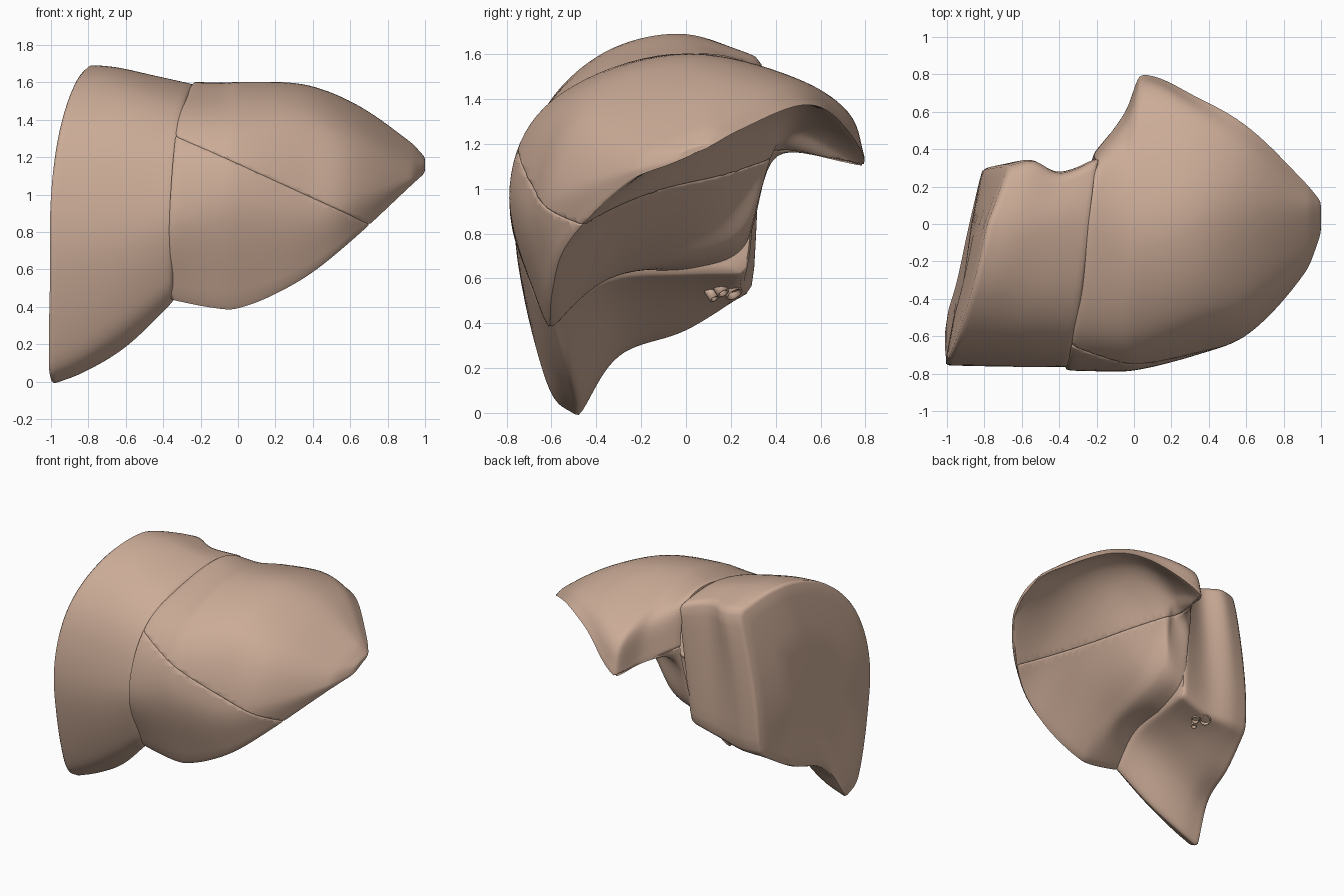
import bpy, bmesh
from mathutils import Vector

if "Cube" in bpy.data.objects:
    bpy.data.objects.remove(bpy.data.objects["Cube"])

mat = bpy.data.materials.new("tissue")
mat.diffuse_color = (0.60, 0.41, 0.31, 1)
mat.use_nodes = True
mat.node_tree.nodes["Principled BSDF"].inputs["Base Color"].default_value = mat.diffuse_color


def spline(pts, n, knots=None):
    """Smooth open curve through vectors of any size, n steps per span."""
    k = knots or list(range(len(pts)))
    last = len(pts) - 1
    tan = []
    for i in range(last + 1):
        a, b = max(0, i - 1), min(last, i + 1)
        tan.append((pts[b] - pts[a]) / (k[b] - k[a]))
    out = []
    for i in range(last):
        h = k[i + 1] - k[i]
        for j in range(n):
            t = j / n
            out.append(pts[i] * (2 * t**3 - 3 * t * t + 1) + tan[i] * h * (t**3 - 2 * t * t + t)
                       + pts[i + 1] * (3 * t * t - 2 * t**3) + tan[i + 1] * h * (t**3 - t * t))
    return out + [pts[-1].copy()]


def ring(points, corners):
    """Closed section: smooth between the listed corner points."""
    pts = points + [points[0]]
    marks = corners + [len(points)]
    out = []
    for a, b in zip(marks, marks[1:]):
        out += spline(pts[a:b + 1], 10)[:-1]
    return out


def place(s, p):
    """Sections lean with depth and height; the outer wall leans inward at the top."""
    y, z = p
    fade = min(1, max(0, 1 - (s + 0.25) / 0.33))
    wall = min(1, max(0, (-0.25 - s) / 0.6))
    x = s + fade * ((0.12 + 0.07 * wall) * y + 0.04 * (1 - wall) * (z - 1.2))
    up = max(0, z - 0.8)
    x += wall * (0.1 * up ** 2 + 0.3 * up * max(0, y) - 0.04 * max(0, 0.6 - z) / 0.6)
    return (x, y, z)


def loft(sections, corners, steps, caps):
    """Skin y-z sections placed along x; caps are shrinking rings."""
    flat = [Vector([s] + [c for p in pts for c in p]) for s, pts in sections]
    rings = []
    for v in spline(flat, steps, [s for s, _ in sections]):
        pts = [Vector((v[i], v[i + 1])) for i in range(1, len(v), 2)]
        rings.append((v[0], ring(pts, corners)))

    def shrunk(r, f):
        mid = sum(r[1], Vector((0, 0))) / len(r[1])
        return (r[0], [mid + (p - mid) * f for p in r[1]])
    first, last = rings[0], rings[-1]
    rings = [shrunk(first, f) for f in caps[0]] + rings + [shrunk(last, f) for f in caps[1]]
    bm = bmesh.new()
    rows = [[bm.verts.new(place(s, p)) for p in pts] for s, pts in rings]
    n = len(rows[0])
    for a, b in zip(rows, rows[1:]):
        for i in range(n):
            j = (i + 1) % n
            bm.faces.new((a[i], a[j], b[j], b[i]))
    if len(caps[0]) > 1:
        bm.faces.new(rows[0])
    bm.faces.new(rows[-1])
    for _ in range(3):
        bmesh.ops.smooth_vert(bm, verts=bm.verts, factor=0.5,
                              use_axis_x=True, use_axis_y=True, use_axis_z=True)
    bmesh.ops.recalc_face_normals(bm, faces=bm.faces)
    return bm


def finish(bm, name):
    me = bpy.data.meshes.new(name)
    bm.to_mesh(me)
    bm.free()
    ob = bpy.data.objects.new(name, me)
    bpy.context.collection.objects.link(ob)
    me.materials.append(mat)
    bpy.ops.object.select_all(action='DESELECT')
    ob.select_set(True)
    bpy.context.view_layer.objects.active = ob
    bpy.ops.object.shade_smooth_by_angle(angle=1.0)
    ob.modifiers.new("even_shading", 'WEIGHTED_NORMAL').keep_sharp = True


# Tall lobe: front tip, front, crown, back top, back bottom, underside
tall = [
    (-0.87, [(-.48, -.03), (-.62, .12), (-.755, .75), (-.67, 1.28), (-.4, 1.59), (-.03, 1.695),
             (.32, 1.585), (.29, .55), (0, .36), (-.3, .25)]),
    (-0.70, [(-.48, .04), (-.63, .2), (-.76, .77), (-.67, 1.28), (-.4, 1.58), (-.03, 1.68),
             (.35, 1.58), (.30, .54), (0, .42), (-.3, .28)]),
    (-0.48, [(-.52, .18), (-.66, .36), (-.765, .82), (-.67, 1.28), (-.42, 1.54), (-.02, 1.635),
             (.28, 1.57), (.27, .56), (0, .52), (-.3, .42)]),
    (-0.235, [(-.60, .43), (-.69, .57), (-.765, .9), (-.66, 1.27), (-.41, 1.49), (0, 1.585),
              (.37, 1.53), (.28, .62), (0, .62), (-.35, .6)]),
]
bm = loft(tall, [0, 6, 7], 9, ([.3, .65, .97], [.98, .65, .3]))
finish(bm, "tall_lobe")

# Wide lobe: front rim, front, shoulder, crown, back, back rim, hollow underside
wide = [
    (-0.262, [(-.62, .42), (-.785, .9), (-.6, 1.38), (-.03, 1.595), (.3, 1.54), (.385, 1.22),
              (.345, 1.02), (.25, .72), (0, .635), (-.36, .62)]),
    (-0.08, [(-.62, .37), (-.79, .95), (-.6, 1.39), (0, 1.6), (.47, 1.44), (.61, 1.14),
             (.385, 1.17), (.29, .85), (.08, .7), (-.34, .60)]),
    (0.02, [(-.61, .365), (-.785, .97), (-.59, 1.4), (0, 1.605), (.67, 1.38), (.81, 1.09),
            (.48, 1.26), (.33, 1.08), (.1, .82), (-.33, .65)]),
    (0.35, [(-.6, .53), (-.695, .95), (-.5, 1.4), (.02, 1.59), (.52, 1.48), (.68, 1.31),
            (.5, 1.38), (.3, 1.31), (.05, 1.12), (-.3, .84)]),
    (0.62, [(-.53, .75), (-.58, 1.0), (-.42, 1.31), (.02, 1.48), (.35, 1.46), (.52, 1.37),
            (.36, 1.38), (.2, 1.33), (0, 1.2), (-.25, 1.0)]),
    (0.92, [(-.24, 1.04), (-.25, 1.09), (-.17, 1.18), (.04, 1.27), (.14, 1.28), (.22, 1.25),
            (.17, 1.245), (.1, 1.225), (0, 1.175), (-.12, 1.11)]),
    (1.0, [(-.05, 1.115), (-.05, 1.13), (-.02, 1.165), (.05, 1.19), (.1, 1.2), (.12, 1.195),
           (.11, 1.185), (.09, 1.175), (.05, 1.16), (0, 1.135)]),
]
bm = loft(wide, [0, 5], 8, ([.97], [.5]))

# Thin dividing groove across the wide lobe
p1, p2, p3 = Vector((-.3, -.66, 1.3)), Vector((.7, -.46, .84)), Vector((-.19, .37, 1.22))
no = (p2 - p1).cross(p3 - p1).normalized()
for off in (-0.008, 0.008, 0):
    cut = bmesh.ops.bisect_plane(bm, geom=bm.verts[:] + bm.edges[:] + bm.faces[:],
                                 plane_co=p1 + no * off, plane_no=no, dist=1e-4)
bm.normal_update()
groove = [g for g in cut["geom_cut"] if isinstance(g, bmesh.types.BMVert)]
normals = [v.normal.copy() for v in groove]
for v, nrm in zip(groove, normals):
    v.co -= nrm * 0.007
finish(bm, "wide_lobe")

# Small open vessel stubs on the underside
axis = Vector((0.45, 0.45, -0.75)).normalized()
for i, (loc, r) in enumerate([((-.50, .20, .555), .04), ((-.45, .15, .56), .028),
                              ((-.47, .11, .535), .022)]):
    bpy.ops.mesh.primitive_cylinder_add(vertices=20, radius=r, depth=0.07,
                                        end_fill_type='NOTHING', location=loc,
                                        rotation=axis.to_track_quat('Z', 'Y').to_euler())
    ob = bpy.context.object
    ob.name = f"vessel_{i + 1}"
    ob.data.materials.append(mat)
    ob.modifiers.new("wall", 'SOLIDIFY').thickness = 0.008
    bpy.ops.object.shade_smooth_by_angle(angle=0.9)
